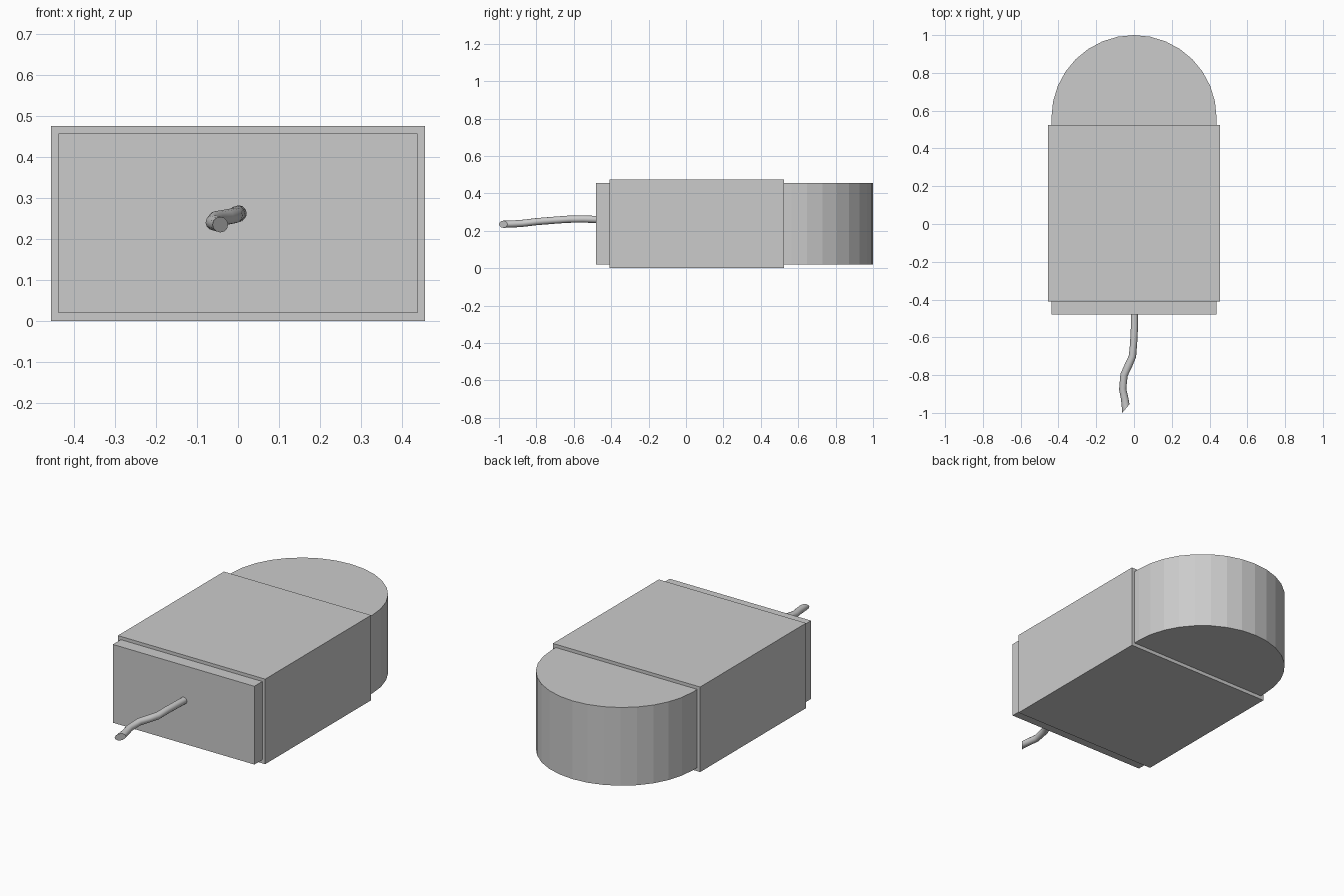
import bpy, bmesh, math

if "Cube" in bpy.data.objects:
    bpy.data.objects.remove(bpy.data.objects["Cube"])

def finish(name, bm):
    bmesh.ops.recalc_face_normals(bm, faces=bm.faces)
    me = bpy.data.meshes.new(name)
    bm.to_mesh(me)
    bm.free()
    ob = bpy.data.objects.new(name, me)
    bpy.context.collection.objects.link(ob)
    return ob

def extruded(name, outline, z0, z1):
    bm = bmesh.new()
    face = bm.faces.new([bm.verts.new((x, y, z0)) for x, y in outline])
    top = bmesh.ops.extrude_face_region(bm, geom=[face], use_keep_orig=True)
    verts = [v for v in top["geom"] if isinstance(v, bmesh.types.BMVert)]
    bmesh.ops.translate(bm, verts=verts, vec=(0, 0, z1 - z0))
    return finish(name, bm)

# Inner body: straight sides with a half-round back end
R = 0.437
outline = [(-R, -0.48), (R, -0.48)]
outline += [(R * math.cos(math.pi * i / 16), 1 - R + R * math.sin(math.pi * i / 16))
            for i in range(17)]
extruded("inner_body", outline, 0.02, 0.457)

# Outer sleeve wrapped around the body
W = 0.455
extruded("outer_sleeve", [(-W, -0.41), (W, -0.41), (W, 0.525), (-W, 0.525)], 0, 0.475)

# Bent cord: x, y, z, slant of each ring
path = [(0.002, -0.45, 0.26, 0), (0.002, -0.55, 0.263, 0.05), (-0.002, -0.63, 0.262, 0.1),
        (-0.008, -0.70, 0.257, -0.25), (-0.030, -0.75, 0.253, -0.4),
        (-0.053, -0.80, 0.249, -0.3), (-0.060, -0.875, 0.240, 0.1),
        (-0.050, -0.92, 0.237, 0.3), (-0.043, -0.977, 0.235, 1.2)]
N, r = 12, 0.019
bm = bmesh.new()
rings = []
for x, y, z, slant in path:
    ring = []
    for k in range(N):
        a = 2 * math.pi * k / N
        dx = r * math.cos(a)
        ring.append(bm.verts.new((x + dx, y + slant * dx, z + r * math.sin(a))))
    rings.append(ring)
for a, b in zip(rings, rings[1:]):
    for k in range(N):
        bm.faces.new((a[k], a[(k + 1) % N], b[(k + 1) % N], b[k]))
bm.faces.new(rings[0])
bm.faces.new(rings[-1])
cord = finish("cord", bm)
bpy.context.view_layer.objects.active = cord
cord.select_set(True)
bpy.ops.object.shade_smooth_by_angle(angle=math.radians(40))
